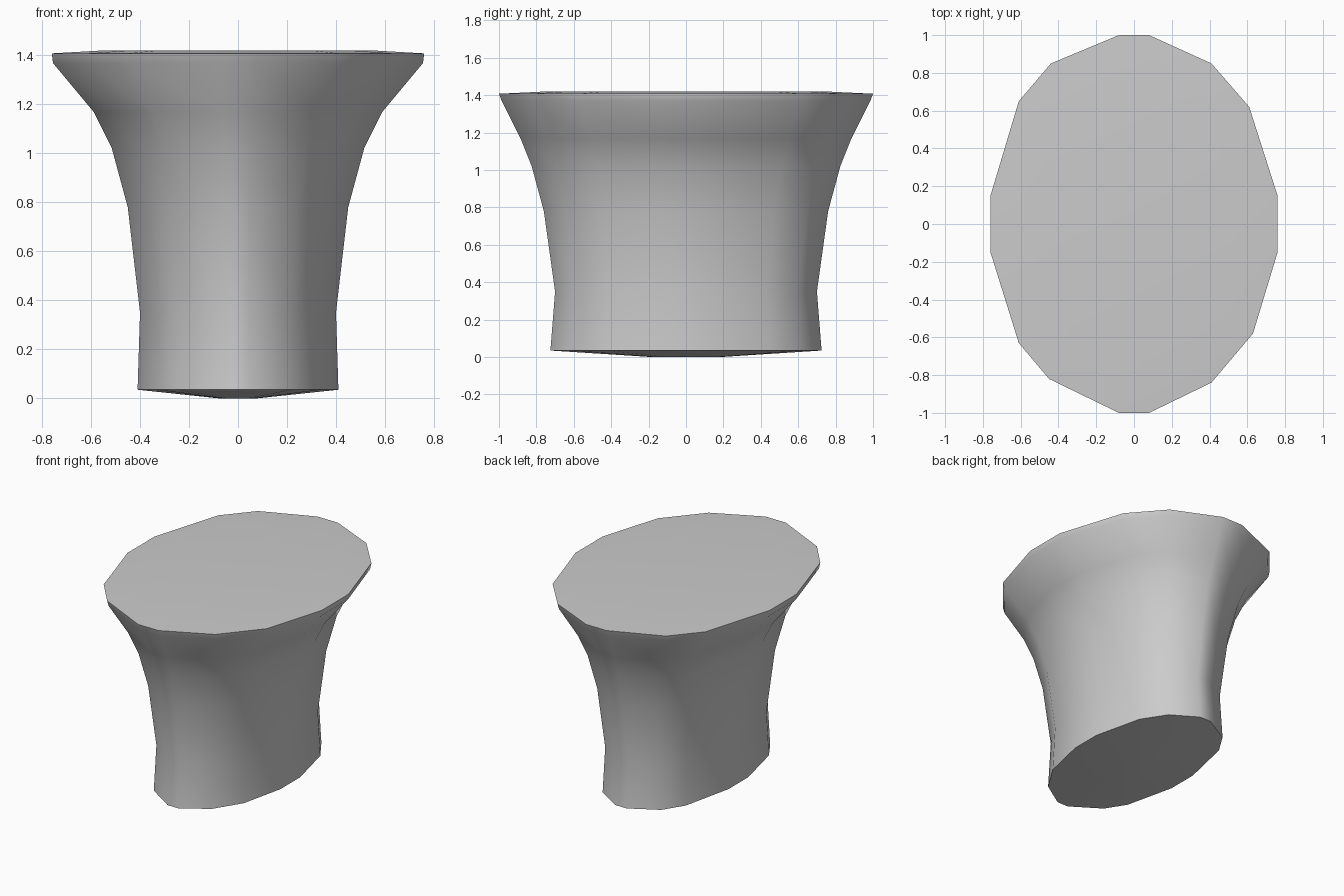
import bpy, bmesh, math

if "Cube" in bpy.data.objects:
    bpy.data.objects.remove(bpy.data.objects["Cube"])

# Oval outline seen from above (16 sides), at the widest rim
OUTLINE = [(0.08, 1.0), (0.41, 0.85), (0.61, 0.62), (0.76, 0.15),
           (0.76, -0.15), (0.63, -0.58), (0.41, -0.84), (0.08, -1.0),
           (-0.08, -1.0), (-0.45, -0.82), (-0.61, -0.63), (-0.76, -0.15),
           (-0.76, 0.15), (-0.61, 0.65), (-0.44, 0.85), (-0.08, 1.0)]

# Flared side profile: half width, half depth, height
PROFILE = [(0.08, 0.18, 0.0), (0.41, 0.725, 0.035), (0.40, 0.70, 0.35),
           (0.45, 0.76, 0.78), (0.515, 0.825, 1.02), (0.59, 0.885, 1.17),
           (0.755, 0.985, 1.368), (0.76, 1.0, 1.408), (0.55, 0.75, 1.42)]

bm = bmesh.new()
rings = [[bm.verts.new((x * hx / 0.76, y * hy, z)) for x, y in OUTLINE]
         for hx, hy, z in PROFILE]

# Skin between neighbouring rings, then close both ends
n = len(OUTLINE)
for low, high in zip(rings, rings[1:]):
    for i in range(n):
        j = (i + 1) % n
        bm.faces.new((low[i], low[j], high[j], high[i]))
bm.faces.new(rings[0])
bm.faces.new(rings[-1])
bmesh.ops.recalc_face_normals(bm, faces=bm.faces)

mesh = bpy.data.meshes.new("flared_oval_pedestal")
bm.to_mesh(mesh)
bm.free()
pedestal = bpy.data.objects.new("flared_oval_pedestal", mesh)
bpy.context.collection.objects.link(pedestal)

# Smooth body with crisp rims
bpy.context.view_layer.objects.active = pedestal
pedestal.select_set(True)
bpy.ops.object.shade_smooth_by_angle(angle=math.radians(35))
